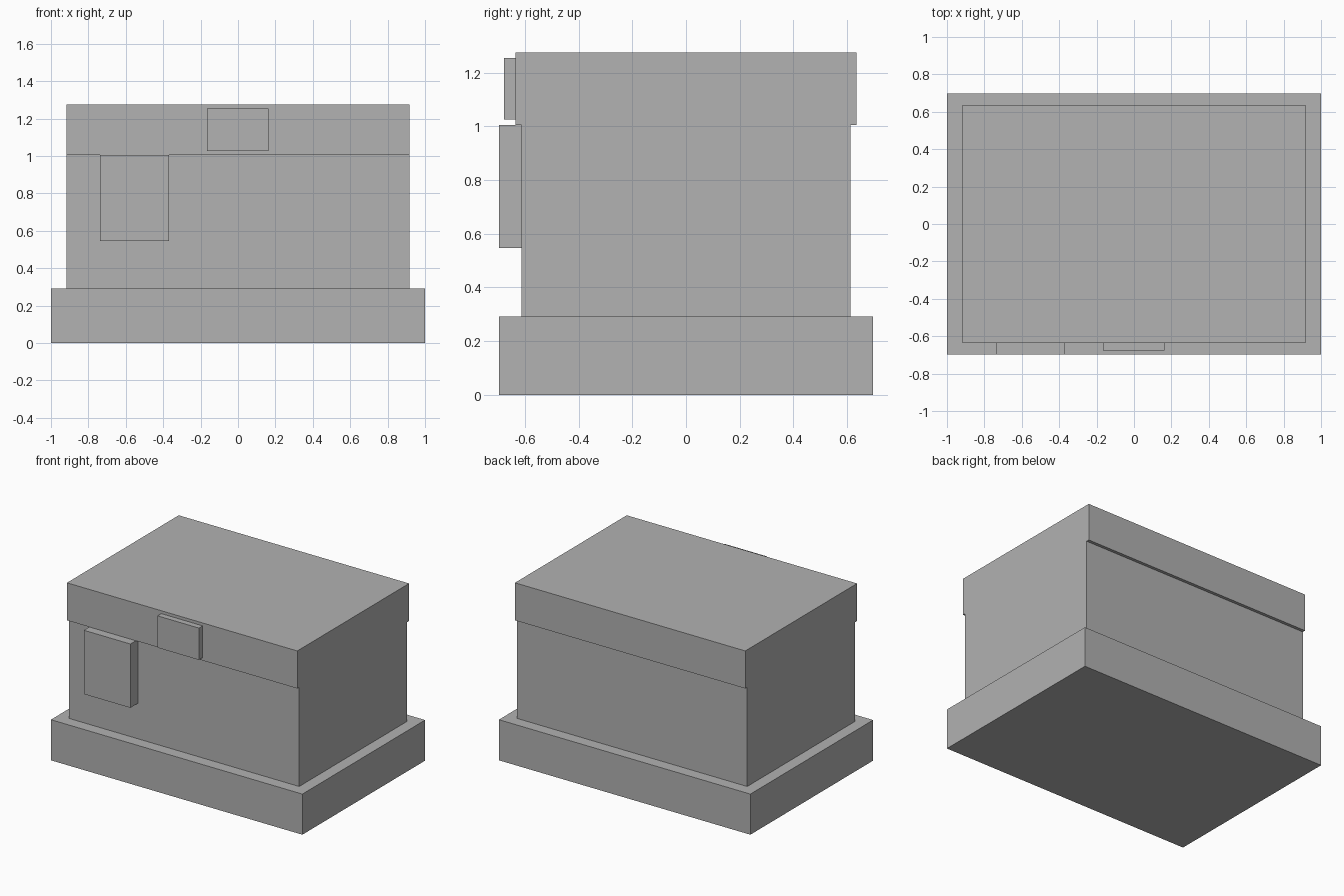
import bpy
import bmesh
from mathutils import Vector

cube = bpy.data.objects.get("Cube")
if cube:
    bpy.data.objects.remove(cube, do_unlink=True)

# Single plain grey
grey = bpy.data.materials.new("plain_grey")
grey.use_nodes = True
colour = (0.445, 0.445, 0.445, 1)
grey.diffuse_color = colour
grey.node_tree.nodes["Principled BSDF"].inputs["Base Color"].default_value = colour


def box(name, low, high):
    """Sharp-edged box between two opposite corners."""
    low, high = Vector(low), Vector(high)
    bm = bmesh.new()
    bmesh.ops.create_cube(bm, size=1)
    bmesh.ops.scale(bm, vec=high - low, verts=bm.verts)
    mesh = bpy.data.meshes.new(name)
    bm.to_mesh(mesh)
    bm.free()
    mesh.materials.append(grey)
    obj = bpy.data.objects.new(name, mesh)
    obj.location = (low + high) / 2
    bpy.context.collection.objects.link(obj)
    return obj


base_top, lid_bottom, lid_top = 0.292, 1.005, 1.275
body_x, body_y, lid_y, base_y = 0.916, 0.613, 0.635, 0.697

# Main stacked volumes
box("base", (-1, -base_y, 0), (1, base_y, base_top))
box("body", (-body_x, -body_y, base_top), (body_x, body_y, lid_bottom))
box("lid", (-body_x, -lid_y, lid_bottom), (body_x, lid_y, lid_top))

# Raised blocks on the front
box("front_panel", (-0.738, -base_y, 0.546), (-0.368, -body_y, lid_bottom))
box("lid_latch", (-0.166, -0.677, 1.025), (0.163, -lid_y, 1.254))
